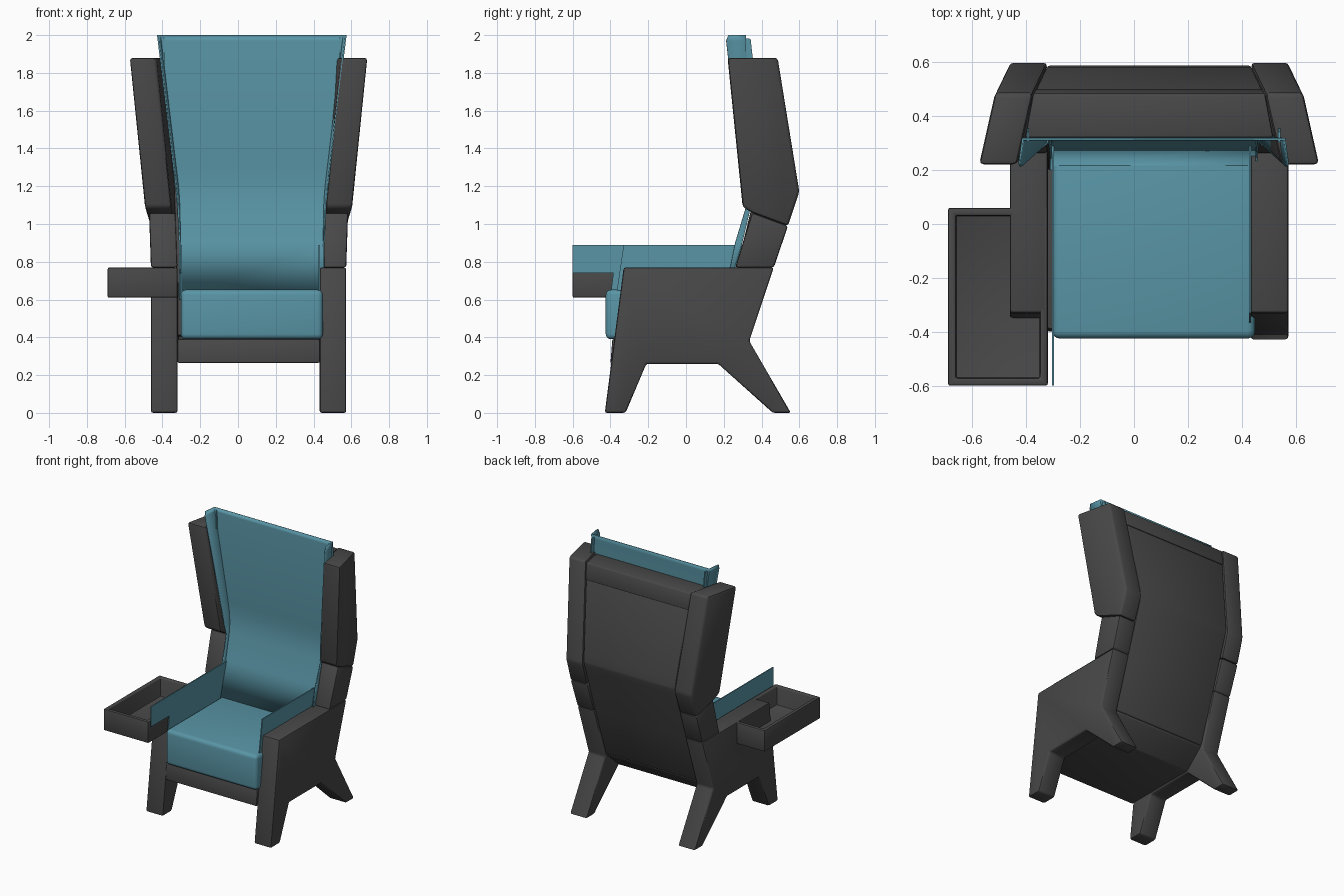
import bpy
import bmesh
import math

cube = bpy.data.objects.get("Cube")
if cube:
    bpy.data.objects.remove(cube, do_unlink=True)


def material(name, rgb):
    m = bpy.data.materials.new(name)
    m.use_nodes = True
    m.diffuse_color = (*rgb, 1)
    m.node_tree.nodes["Principled BSDF"].inputs["Base Color"].default_value = (*rgb, 1)
    return m


GREY = material("charcoal", (0.065, 0.065, 0.065))
TEAL = material("teal_fabric", (0.10, 0.30, 0.38))
CX = 0.056   # centre of the frame
TX = 0.073   # centre of the upholstery


def finish(name, bm, mat, bevel=0.0, segments=2):
    bmesh.ops.recalc_face_normals(bm, faces=bm.faces)
    if bevel:
        edges = [e for e in bm.edges if e.calc_face_angle(0) > 0.3]
        bmesh.ops.bevel(bm, geom=edges, offset=bevel, segments=segments,
                        profile=0.5, affect='EDGES', clamp_overlap=True)
    mesh = bpy.data.meshes.new(name)
    bm.to_mesh(mesh)
    bm.free()
    mesh.materials.append(mat)
    ob = bpy.data.objects.new(name, mesh)
    bpy.context.collection.objects.link(ob)
    bpy.ops.object.select_all(action='DESELECT')
    ob.select_set(True)
    bpy.context.view_layer.objects.active = ob
    bpy.ops.object.shade_smooth_by_angle(angle=math.radians(40))
    return ob


def prism(name, profile, x0, x1, mat, s0=0, s1=0, bevel=0.012, segments=2):
    """Side profile (y, z, flare) spanned from x0 to x1, ends shifted by the flare."""
    bm = bmesh.new()
    pts = [(*p, 0)[:3] for p in profile]
    a = [bm.verts.new((x0 + s0 * f, y, z)) for y, z, f in pts]
    b = [bm.verts.new((x1 + s1 * f, y, z)) for y, z, f in pts]
    bm.faces.new(a)
    bm.faces.new(b[::-1])
    for i in range(len(pts)):
        j = (i + 1) % len(pts)
        bm.faces.new((a[j], a[i], b[i], b[j]))
    return finish(name, bm, mat, bevel, segments)


def box(y0, y1, z0, z1):
    return [(y0, z0), (y1, z0), (y1, z1), (y0, z1)]


# Side frames: leg panel, post and flared wing
LEGS = [(-0.43, 0), (-0.32, 0), (-0.21, 0.26), (0.17, 0.26), (0.46, 0),
        (0.555, 0), (0.335, 0.38), (0.465, 0.77), (-0.33, 0.77)]
POST = [(0.26, 0.77, 0), (0.465, 0.77, 0), (0.54, 0.99, 0.005), (0.35, 1.06, 0.01)]
WING = [(0.30, 1.09, 0.032), (0.35, 1.06, 0.026), (0.54, 0.99, 0.005),
        (0.60, 1.17, 0.0), (0.485, 1.88, 0.055), (0.22, 1.88, 0.115)]
for side, s in (("left", 1), ("right", -1)):
    inner, outer = CX + s * 0.376, CX + s * 0.517
    prism(side + "_leg_panel", LEGS, inner, outer, GREY)
    prism(side + "_post", POST, inner, outer, GREY, s, s)
    prism(side + "_wing", WING, inner, outer, GREY, s, s, bevel=0.016)

# Back shell with a separate cap, and the seat base
SHELL = [(0.20, 0.41, 0), (0.33, 0.40, 0), (0.455, 0.77, 0), (0.575, 1.13, 0),
         (0.588, 1.18, 0.002), (0.582, 1.24, 0.005), (0.497, 1.755, 0.045),
         (0.33, 1.755, 0.075), (0.375, 1.2, 0.02), (0.24, 0.65, 0)]
CAP = [(0.33, 1.75, 0.075), (0.503, 1.75, 0.045), (0.482, 1.87, 0.055), (0.32, 1.87, 0.085)]
prism("back_shell", SHELL, CX - 0.376, CX + 0.376, GREY, -1, 1, bevel=0.008)
prism("back_cap", CAP, CX - 0.376, CX + 0.376, GREY, -1, 1, bevel=0.008)
BASE = [(-0.40, 0.265), (0.18, 0.265), (0.32, 0.39), (0.32, 0.41), (-0.39, 0.39)]
prism("seat_base", BASE, CX - 0.376, CX + 0.376, GREY, bevel=0.006)

# Seat cushion
prism("seat_cushion", box(-0.425, 0.25, 0.39, 0.652), TX - 0.376, TX + 0.376, TEAL,
      bevel=0.028, segments=4)

# Arm liners: the right one reaches forward beside the tray
RIGHT_LINER = [(-0.60, 0.74), (-0.385, 0.74), (-0.40, 0.62), (0.25, 0.62),
               (0.30, 0.89), (-0.60, 0.89)]
LEFT_LINER = [(-0.37, 0.62), (0.25, 0.62), (0.30, 0.89), (-0.33, 0.89)]
prism("right_arm_liner", RIGHT_LINER, -0.304, -0.297, TEAL, bevel=0)
prism("left_arm_liner", LEFT_LINER, 0.426, 0.434, TEAL, bevel=0)

# Back upholstery: one folded sheet, rows of (z, back y, half width, lip y, lip half width)
ROWS = [(0.60, 0.205, 0.38, 0.20, 0.38), (0.90, 0.295, 0.38, 0.26, 0.382),
        (1.08, 0.338, 0.382, 0.315, 0.39), (1.15, 0.351, 0.386, 0.30, 0.397),
        (1.22, 0.356, 0.392, 0.293, 0.404), (1.30, 0.354, 0.402, 0.285, 0.414),
        (1.97, 0.312, 0.482, 0.213, 0.494), (2.00, 0.316, 0.486, 0.225, 0.498)]
bm = bmesh.new()
grid = [[bm.verts.new((TX + x, y, z)) for x, y in
         ((-lw, ly), (-w, by), (w, by), (lw, ly))] for z, by, w, ly, lw in ROWS]
for low, high in zip(grid, grid[1:]):
    for i in range(3):
        bm.faces.new((low[i], low[i + 1], high[i + 1], high[i]))
sheet = finish("back_upholstery", bm, TEAL)
solid = sheet.modifiers.new("thickness", 'SOLIDIFY')
solid.thickness = 0.008
solid.offset = 0

# Small fabric tabs folded behind the top corners
TAB = [(0.305, 1.84), (0.358, 1.84), (0.342, 1.98), (0.305, 1.985)]
for side, s in (("left", 1), ("right", -1)):
    prism(side + "_fabric_tab", TAB, TX + s * 0.462, TX + s * 0.47, TEAL, bevel=0)

# Side tray: a block with a hollowed top
bm = bmesh.new()
bmesh.ops.create_cube(bm, size=1)
for v in bm.verts:
    v.co.x = -0.505 + v.co.x * 0.37
    v.co.y = -0.27 + v.co.y * 0.66
    v.co.z = 0.69 + v.co.z * 0.16
bm.normal_update()
top = max(bm.faces, key=lambda f: f.calc_center_median().z)
bmesh.ops.inset_region(bm, faces=[top], thickness=0.04)
hollow = bmesh.ops.extrude_face_region(bm, geom=[top])
bmesh.ops.delete(bm, geom=[top], context='FACES_ONLY')
for v in hollow["geom"]:
    if isinstance(v, bmesh.types.BMVert):
        v.co.z = 0.63
finish("side_tray", bm, GREY, bevel=0.008)
